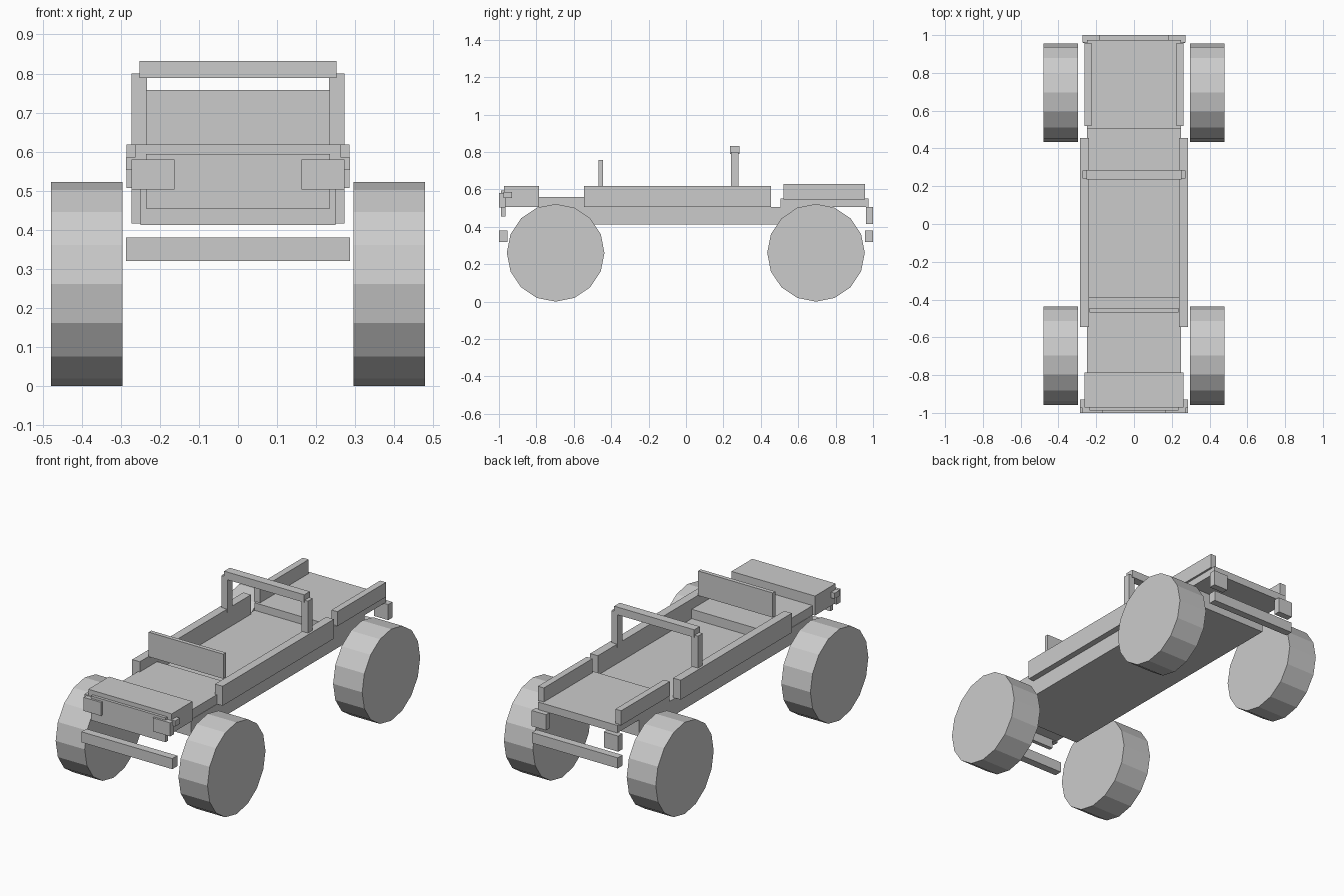
import bpy
from math import radians

if "Cube" in bpy.data.objects:
    bpy.data.objects.remove(bpy.data.objects["Cube"])


def box(name, x, y, z):
    """Box from (min, max) ranges on each axis."""
    bpy.ops.mesh.primitive_cube_add(size=1)
    ob = bpy.context.object
    ob.name = name
    ob.location = [(a + b) / 2 for a, b in (x, y, z)]
    ob.scale = [b - a for a, b in (x, y, z)]
    bpy.ops.object.transform_apply(location=True, rotation=True, scale=True)
    return ob


def centred(name, half, y, z):
    return box(name, (-half, half), y, z)


def pair(name, x, y, z):
    """Box on the right, repeated mirrored on the left."""
    box(name + "_right", x, y, z)
    box(name + "_left", (-x[1], -x[0]), y, z)


# Wheels
for end, y in (("front", -0.697), ("rear", 0.695)):
    for side, s in (("right", 1), ("left", -1)):
        bpy.ops.mesh.primitive_cylinder_add(
            vertices=16, radius=0.261, depth=0.183,
            location=(s * 0.387, y, 0.261), rotation=(0, radians(90), 0))
        bpy.context.object.name = f"{end}_wheel_{side}"

# Floor, cowl, hood and rear bed
centred("chassis_floor", 0.25, (-0.78, 0.78), (0.413, 0.507))
centred("cowl", 0.248, (-0.80, -0.39), (0.507, 0.56))
centred("hood", 0.263, (-0.972, -0.785), (0.507, 0.618))
centred("rear_bed", 0.25, (0.505, 0.975), (0.507, 0.55))

# Body sides
pair("side_panel", (0.237, 0.285), (-0.545, 0.455), (0.507, 0.618))
pair("bed_rail", (0.225, 0.262), (0.52, 0.958), (0.547, 0.63))

# Windshield and roll bar
centred("windshield", 0.235, (-0.468, -0.445), (0.618, 0.758))
pair("roll_bar_post", (0.233, 0.273), (0.24, 0.282), (0.60, 0.80))
centred("roll_bar_top", 0.252, (0.236, 0.286), (0.788, 0.832))

# Front details
centred("grille", 0.235, (-0.988, -0.965), (0.455, 0.594))
pair("headlight", (0.163, 0.273), (-1.0, -0.966), (0.503, 0.58))
pair("indicator", (0.259, 0.286), (-0.975, -0.93), (0.553, 0.585))
centred("front_bumper", 0.286, (-1.0, -0.955), (0.32, 0.38))

# Rear details
pair("tail_light", (0.182, 0.273), (0.962, 1.0), (0.416, 0.505))
centred("rear_bumper", 0.27, (0.957, 1.0), (0.32, 0.38))
